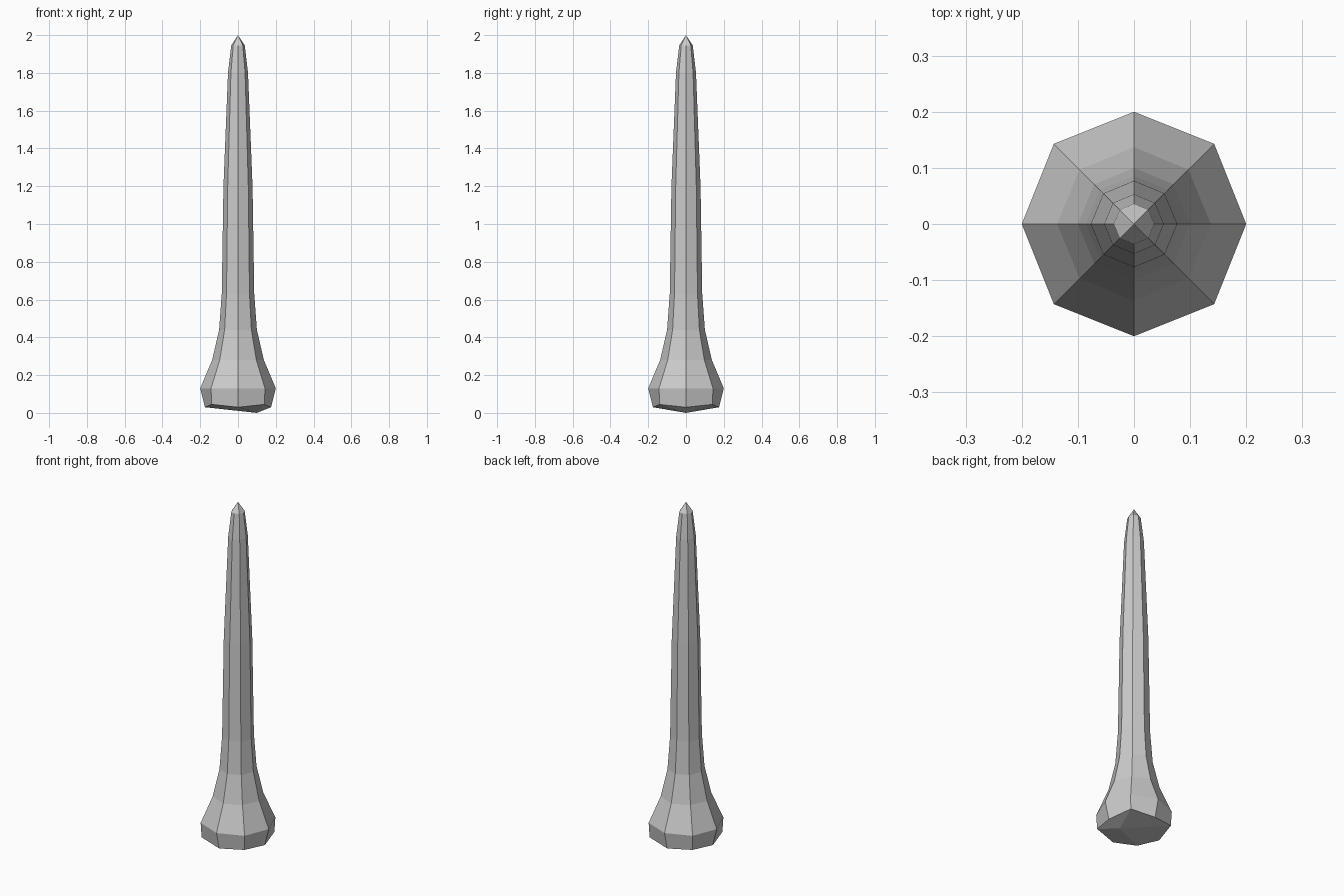
import bpy
import bmesh
from math import cos, sin, pi

if "Cube" in bpy.data.objects:
    bpy.data.objects.remove(bpy.data.objects["Cube"])

SIDES = 8
# profile from base to tip: (radius, z)
PROFILE = [(0.2, 0.13), (0.137, 0.28), (0.1, 0.44), (0.086, 0.63),
           (0.077, 1.2), (0.053, 1.8), (0.036, 1.945)]

bm = bmesh.new()


def ring(r_axis, z_axis, r_diag, z_diag):
    verts = []
    for i in range(SIDES):
        r, z = (r_diag, z_diag) if i % 2 else (r_axis, z_axis)
        a = 2 * pi * i / SIDES
        verts.append(bm.verts.new((r * cos(a), r * sin(a), z)))
    return verts


def cap(loop, centre):
    # four quads meeting at one point
    c = bm.verts.new(centre)
    for i in range(0, SIDES, 2):
        bm.faces.new((c, loop[i - 1], loop[i], loop[i + 1]))


# bevelled foot ring, then the eight-sided shaft
rings = [ring(0.175, 0.03, 0.197, 0.045)]
rings += [ring(r, z, r * (1.01 if r == 0.2 else 1), z) for r, z in PROFILE]
for low, high in zip(rings, rings[1:]):
    for i in range(SIDES):
        j = (i + 1) % SIDES
        bm.faces.new((low[i], low[j], high[j], high[i]))

# off-centre underside and pointed tip
cap(rings[0], (0.1, 0, 0))
cap(rings[-1], (0, 0, 2.0))

bmesh.ops.recalc_face_normals(bm, faces=bm.faces)
mesh = bpy.data.meshes.new("spike")
bm.to_mesh(mesh)
bm.free()
bpy.context.collection.objects.link(bpy.data.objects.new("spike", mesh))
